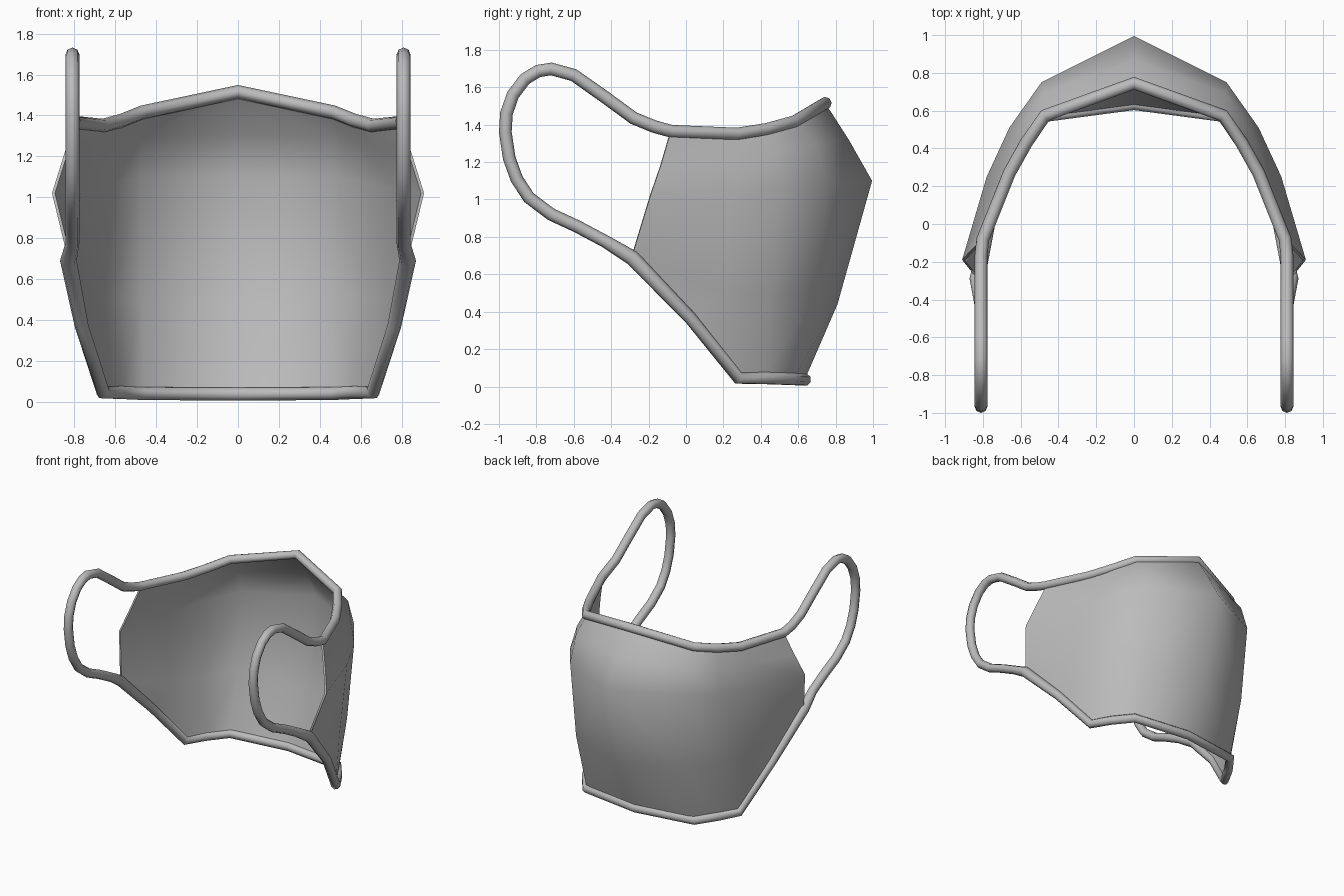
import bpy
import math

default = bpy.data.objects.get("Cube")
if default:
    bpy.data.objects.remove(default, do_unlink=True)

# One grey fabric colour
grey = bpy.data.materials.new("grey_fabric")
grey.use_nodes = True
colour = (0.5, 0.5, 0.5, 1.0)
grey.diffuse_color = colour
for node in grey.node_tree.nodes:
    if node.type == 'BSDF_PRINCIPLED':
        node.inputs["Base Color"].default_value = colour
        node.inputs["Roughness"].default_value = 0.8


def make_active(obj):
    bpy.ops.object.select_all(action='DESELECT')
    obj.select_set(True)
    bpy.context.view_layer.objects.active = obj


def finish(obj, angle):
    """Smooth the soft folds while keeping strong creases."""
    make_active(obj)
    bpy.ops.object.shade_smooth_by_angle(angle=math.radians(angle))


# Half of the cloth: columns from the centre line to the ear, top to bottom
columns = [
    [(0, .745, 1.515), (0, .87, 1.32), (0, .995, 1.1), (0, .81, .44), (0, .635, .037)],
    [(.47, .575, 1.415), (.48, .69, 1.3), (.49, .75, 1.1), (.48, .69, .5), (.47, .57, .04)],
    [(.57, .43, 1.375), (.62, .48, 1.25), (.66, .51, 1.07), (.64, .45, .5), (.58, .42, .045)],
    [(.66, .27, 1.35), (.71, .25, 1.22), (.78, .25, 1.04), (.75, .2, .5), (.66, .28, .045)],
    [(.8, -.08, 1.365), (.86, -.135, 1.18), (.91, -.19, 1.02), (.83, -.29, .69), (.765, .02, .37)],
]


def build_cloth():
    rows = len(columns[0])
    points = [p for column in columns for p in column]
    faces = []
    for c in range(len(columns) - 1):
        for r in range(rows - 1):
            a, b = c * rows + r, (c + 1) * rows + r
            faces.append((a, b, b + 1, a + 1))
    mesh = bpy.data.meshes.new("mask_cloth")
    mesh.from_pydata(points, [], faces)
    mesh.materials.append(grey)
    cloth = bpy.data.objects.new("mask_cloth", mesh)
    bpy.context.collection.objects.link(cloth)
    mirror = cloth.modifiers.new("other_half", 'MIRROR')
    mirror.use_clip = True
    thick = cloth.modifiers.new("cloth_thickness", 'SOLIDIFY')
    thick.thickness = 0.015
    thick.offset = -1
    make_active(cloth)
    for name in ("other_half", "cloth_thickness"):
        bpy.ops.object.modifier_apply(modifier=name)
    finish(cloth, 60)


# Ear loop seen from the side (y, z), from the upper corner to the lower one
loop_profile = [
    (-.17, 1.39), (-.28, 1.435), (-.43, 1.545), (-.6, 1.665), (-.72, 1.698),
    (-.79, 1.687), (-.86, 1.645), (-.925, 1.56), (-.96, 1.46), (-.966, 1.36),
    (-.945, 1.22), (-.905, 1.11), (-.84, 1.01), (-.72, .92), (-.58, .855), (-.43, .775),
]


def build_binding():
    """One cord edges the cloth and runs on into both ear loops."""
    top = [column[0] for column in columns]
    loop = [(.81, y, z) for y, z in loop_profile]
    ear = columns[-1]
    bottom = [ear[-2], ear[-1]] + [column[-1] for column in columns[-2::-1]]
    left = top + loop + bottom
    right = [(-x, y, z) for x, y, z in left[-2:0:-1]]
    path = left + right
    curve = bpy.data.curves.new("binding_and_ear_loops", 'CURVE')
    curve.dimensions = '3D'
    curve.bevel_depth = 0.034
    curve.bevel_resolution = 2
    spline = curve.splines.new('POLY')
    spline.points.add(len(path) - 1)
    for point, position in zip(spline.points, path):
        point.co = (*position, 1)
        # The cord thickens where each loop joins the lower edge
        at_join = (abs(position[0]), *position[1:]) == ear[-2]
        point.radius = 1.2 if at_join else 1
    spline.use_cyclic_u = True
    curve.materials.append(grey)
    binding = bpy.data.objects.new("binding_and_ear_loops", curve)
    bpy.context.collection.objects.link(binding)
    make_active(binding)
    bpy.ops.object.convert(target='MESH')
    finish(bpy.context.view_layer.objects.active, 60)


build_cloth()
build_binding()
